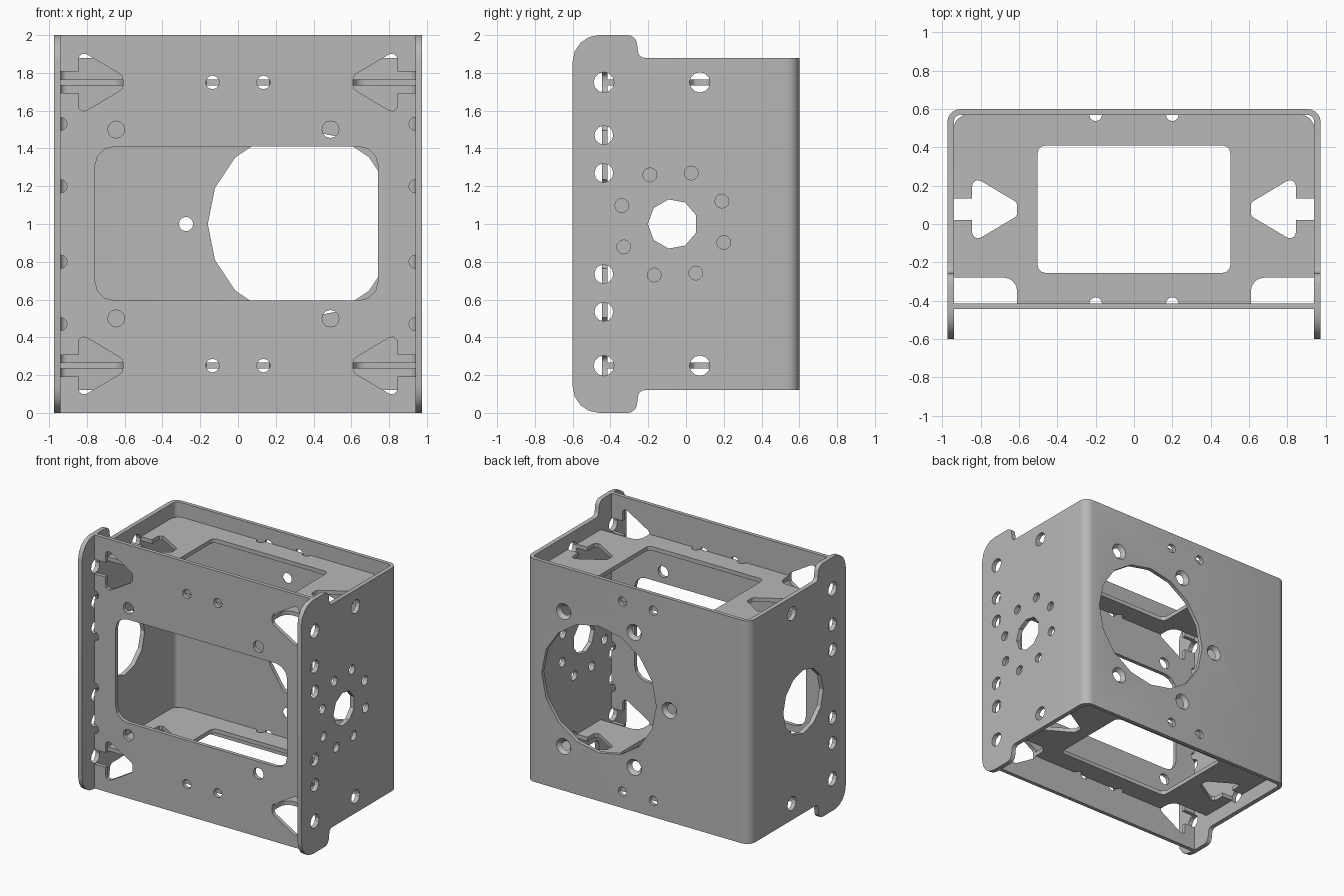
import bpy, bmesh, math
from mathutils import Vector

cube = bpy.data.objects.get("Cube")
if cube:
    bpy.data.objects.remove(cube, do_unlink=True)

steel = bpy.data.materials.new("brushed_grey")
steel.use_nodes = True
GREY = (0.48, 0.48, 0.48, 1)
steel.diffuse_color = GREY
bsdf = next(n for n in steel.node_tree.nodes if n.type == 'BSDF_PRINCIPLED')
bsdf.inputs["Base Color"].default_value = GREY


def rounded(corners, seg=4):
    """Outline from (u, v, radius) corners, each replaced with an arc."""
    out = []
    for i, (u, v, r) in enumerate(corners):
        p = Vector((u, v))
        if r == 0:
            out.append(p)
            continue
        a = (Vector(corners[i - 1][:2]) - p).normalized()
        b = (Vector(corners[(i + 1) % len(corners)][:2]) - p).normalized()
        half = a.angle(b) / 2
        c = p + (a + b).normalized() * r / math.sin(half)
        s, e = p + a * r / math.tan(half) - c, p + b * r / math.tan(half) - c
        start = math.atan2(s.y, s.x)
        turn = (math.atan2(e.y, e.x) - start + math.pi) % math.tau - math.pi
        for k in range(seg + 1):
            t = start + turn * k / seg
            out.append(c + Vector((math.cos(t), math.sin(t))) * r)
    return out


def circle(u, v, r, n=12, start=0.0):
    angles = [start + math.tau * k / n for k in range(n)]
    return [Vector((u + r * math.cos(t), v + r * math.sin(t))) for t in angles]


def arrow(side, centre):
    """Keyhole opening: narrow slot at the plate edge, tapered bulb inside."""
    half = [(1.0, 0.057, 0), (0.845, 0.057, 0), (0.845, 0.175, 0.03), (0.61, 0.035, 0.03)]
    full = half + [(u, -v, r) for u, v, r in reversed(half)]
    return rounded([(side * u, centre + v, r) for u, v, r in full], 3)


def place(axis, p, d):
    return {'x': (d, p.x, p.y), 'y': (p.x, d, p.y), 'z': (p.x, p.y, d)}[axis]


def solid(name, prisms):
    """Object from prisms given as (axis, outline, from, to[, end outline])."""
    mesh = bpy.data.meshes.new(name)
    bm = bmesh.new()
    for axis, outline, d0, d1, *end in prisms:
        far = end[0] if end else outline
        lo = [bm.verts.new(place(axis, p, d0)) for p in outline]
        hi = [bm.verts.new(place(axis, p, d1)) for p in far]
        bm.faces.new(lo)
        bm.faces.new(hi[::-1])
        for i in range(len(lo)):
            bm.faces.new((lo[i - 1], hi[i - 1], hi[i], lo[i]))
    bmesh.ops.recalc_face_normals(bm, faces=bm.faces)
    bm.to_mesh(mesh)
    bm.free()
    mesh.materials.append(steel)
    obj = bpy.data.objects.new(name, mesh)
    bpy.context.collection.objects.link(obj)
    return obj


def carve(obj, prisms, operation='DIFFERENCE'):
    cutter = solid("cutter", prisms)
    cutter.hide_render = True
    mod = obj.modifiers.new("carve", 'BOOLEAN')
    mod.operation, mod.solver, mod.object = operation, 'EXACT', cutter
    bpy.context.view_layer.objects.active = obj
    bpy.ops.object.modifier_apply(modifier=mod.name)
    bpy.data.objects.remove(cutter, do_unlink=True)


def finish(obj):
    bpy.ops.object.select_all(action='DESELECT')
    obj.select_set(True)
    bpy.context.view_layer.objects.active = obj
    bpy.ops.object.shade_smooth_by_angle(angle=math.radians(28))


LEVELS = (0.25, 1.75)
SIDES = (-1, 1)

# Folded shell: back and both sides in one bent sheet
half_u = [(0.975, 0.6, 0.07), (0.975, -0.65, 0), (0.94, -0.65, 0), (0.94, 0.57, 0.035)]
u_shape = rounded(half_u + [(-x, y, r) for x, y, r in reversed(half_u)], 5)
shell = solid("folded_shell", [('z', u_shape, -0.1, 2.1)])

# Side silhouette with rounded ears at the front
ear = [(0.7, 0.88, 0), (-0.25, 0.88, 0.035), (-0.265, 1.0, 0.05), (-0.6, 1.0, 0.14)]
profile = [(y, 1 + h, r) for y, h, r in ear] + [(y, 1 - h, r) for y, h, r in reversed(ear)]
carve(shell, [('x', rounded(profile), -1.2, 1.2)], 'INTERSECT')

# Holes through both sides
cuts = []
for z in LEVELS:
    cuts += [('x', circle(y, z, 0.054), -1.1, 1.1) for y in (-0.435, 0.073)]
for z in (0.535, 0.735, 1.27, 1.47):
    cuts.append(('x', circle(-0.435, z, 0.05), -1.1, 1.1))
# Mounting ring on the left side, plain larger hole on the right side
cuts.append(('x', circle(-0.07, 1, 0.132, 9, math.pi), 0.8, 1.1))
cuts.append(('x', circle(-0.07, 1, 0.25, 12, math.pi), -1.1, -0.8))
for k in range(8):
    t = math.radians(25 + 45 * k)
    y, z = -0.07 + 0.287 * math.cos(t), 1 + 0.287 * math.sin(t)
    cuts.append(('x', circle(y, z, 0.037), 0.8, 1.1))
# Back: large opening, countersunk screw holes, small tab holes
cuts.append(('y', circle(0.34, 1, 0.5, 16), 0.5, 0.7))
for k in range(1, 6):
    t = math.radians(60 * k)
    x, z = 0.34 + 0.615 * math.cos(t), 1 + 0.615 * math.sin(t)
    cuts.append(('y', circle(x, z, 0.034), 0.565, 0.605, circle(x, z, 0.068)))
for z in LEVELS:
    cuts += [('y', circle(s * 0.135, z, 0.036), 0.5, 0.7) for s in SIDES]
carve(shell, cuts)
finish(shell)


def rectangle(x0, x1, y0, y1, r):
    return rounded([(x0, y0, r), (x1, y0, r), (x1, y1, r), (x0, y1, r)], 3)


# Front panel
panel = solid("front_panel", [('y', rectangle(-0.94, 0.94, 0, 2, 0), -0.445, -0.415)])
cuts = [('y', rectangle(-0.757, 0.741, 0.595, 1.41, 0.1), -0.6, -0.3)]
for z in (0.5, 1.5):
    cuts += [('y', circle(x, z, 0.045), -0.6, -0.3) for x in (-0.645, 0.49)]
for s in SIDES:
    for z in LEVELS:
        cuts.append(('y', arrow(s, z), -0.6, -0.3))
        cuts.append(('y', circle(s * 0.135, z, 0.036), -0.6, -0.3))
    for z in (0.47, 0.8, 1.2, 1.53):
        cuts.append(('y', circle(s * 0.94, z, 0.035), -0.6, -0.3))
carve(panel, cuts)
finish(panel)

# Lower and upper trays
half_tray = [(0.94, 0.57, 0.07), (0.94, -0.28, 0), (0.61, -0.28, 0), (0.61, -0.415, 0)]
half_tray[2] = (0.61, -0.28, 0.07)
outline = rounded(half_tray + [(-x, y, r) for x, y, r in reversed(half_tray)])
for name, z in zip(("lower_tray", "upper_tray"), LEVELS):
    tray = solid(name, [('z', outline, z - 0.016, z + 0.016)])
    cuts = [('z', rectangle(-0.503, 0.503, -0.255, 0.41, 0.04), z - 0.1, z + 0.1)]
    for s in SIDES:
        cuts.append(('z', arrow(s, 0.077), z - 0.1, z + 0.1))
        for y in (-0.415, 0.57):
            cuts.append(('z', circle(s * 0.2, y, 0.033), z - 0.1, z + 0.1))
    carve(tray, cuts)
    finish(tray)
